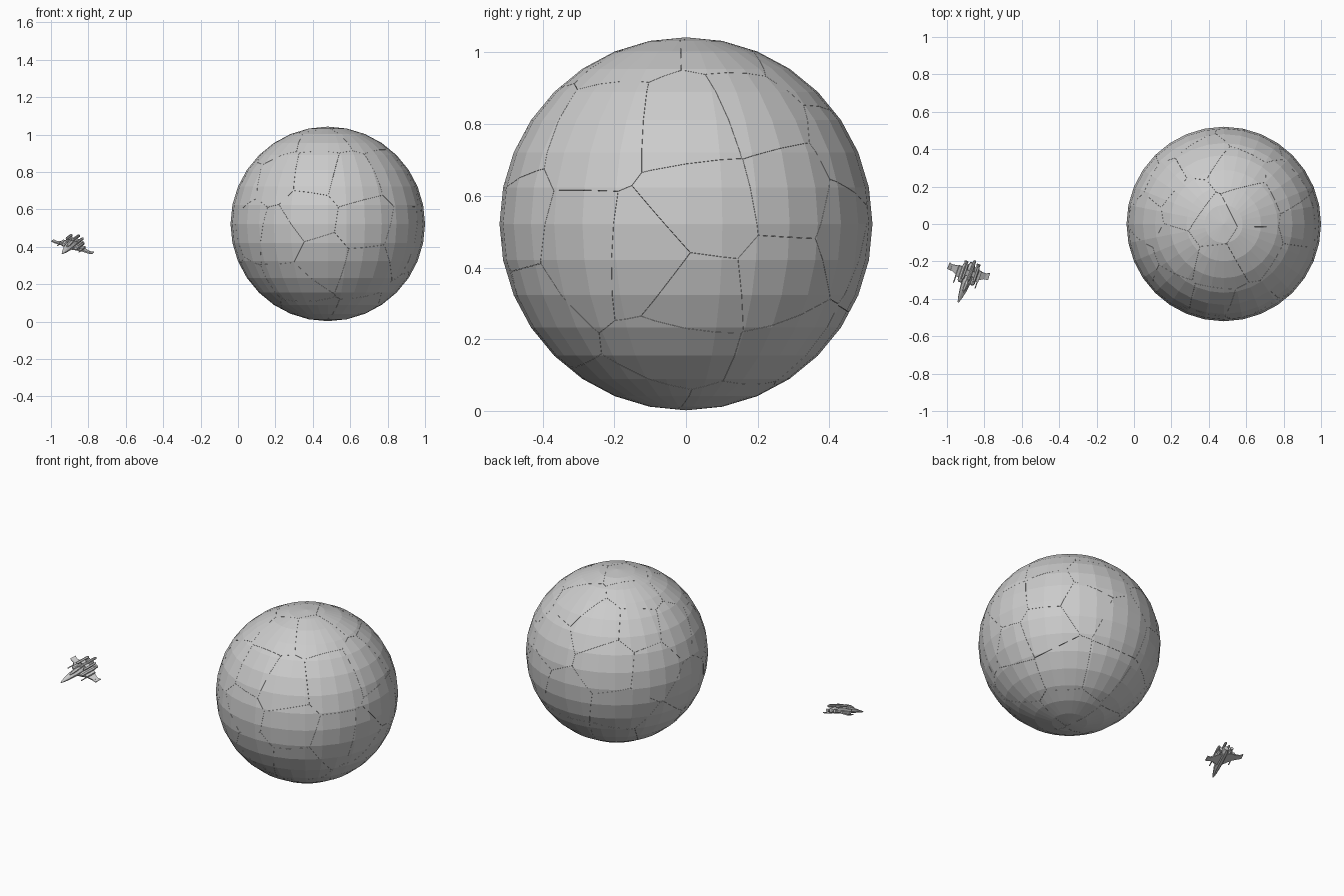
import bpy, bmesh, math, random
from mathutils import Vector, Matrix

if "Cube" in bpy.data.objects:
    bpy.data.objects.remove(bpy.data.objects["Cube"])

random.seed(4)
C, R = Vector((0.48, 0, 0.522)), 0.52


def add(name, bm, mat=None):
    me = bpy.data.meshes.new(name)
    if mat:
        bm.transform(mat)
    bmesh.ops.recalc_face_normals(bm, faces=bm.faces)
    bm.to_mesh(me)
    bm.free()
    ob = bpy.data.objects.new(name, me)
    bpy.context.collection.objects.link(ob)
    return ob


# ---- Fractured planet: crack cell centres seen from the right, front and top
def on_ball(a, b):
    return math.sqrt(max(0.0, R * R - a * a - b * b))

seeds = []
for y, z in [(0.02, .81), (.06, .57), (-.12, .41), (.02, .31), (.28, .36), (.3, .61),
             (-.29, .43), (-.25, .79), (.2, .84), (-.02, .16), (.27, .16)]:
    seeds.append(Vector((on_ball(y, z - C.z), y, z - C.z)))
for x, z in [(.37, .57), (.6, .76), (.68, .52), (.45, .32), (.22, .45), (.2, .78), (.42, .8), (.68, .28)]:
    seeds.append(Vector((x - C.x, -on_ball(x - C.x, z - C.z), z - C.z)))
for x, y in [(.62, .1), (.42, 0), (.55, .29), (.62, -.13), (.45, -.22), (.28, .1)]:
    seeds.append(Vector((x - C.x, y, on_ball(x - C.x, y))))
for s in seeds:
    s.normalize()
# remaining sides continue with randomly spaced cells
for _ in range(1500):
    v = Vector([random.gauss(0, 1) for _ in range(3)]).normalized()
    if all(v.angle(s) > 0.44 for s in seeds):
        seeds.append(v)

for i, s in enumerate(seeds):
    bm = bmesh.new()
    bmesh.ops.create_uvsphere(bm, u_segments=32, v_segments=16, radius=R)
    for t in sorted((t for t in seeds if t is not s), key=lambda t: s.angle(t)):
        if s.angle(t) > 1.5:
            continue
        n = (t - s).normalized()
        if all(v.co.dot(n) <= 1e-6 for v in bm.verts):
            continue
        cut = bmesh.ops.bisect_plane(bm, geom=bm.verts[:] + bm.edges[:] + bm.faces[:], dist=1e-6,
                                     plane_co=-n * 0.0004, plane_no=n, clear_outer=True)
        edges = [e for e in cut['geom_cut'] if isinstance(e, bmesh.types.BMEdge) and e.is_boundary]
        if len(edges) > 2:
            bmesh.ops.edgeloop_fill(bm, edges=edges)
    if bm.faces:
        add(f"planet_chunk_{i:02d}", bm, Matrix.Translation(C))
    else:
        bm.free()

# ---- Small fighter, built nose toward -y, then banked and dived into place
SHIP = (Matrix.Translation((-0.89, -0.285, 0.408)) @ Matrix.Rotation(math.radians(-19), 4, 'Z')
        @ Matrix.Rotation(math.radians(13), 4, 'X') @ Matrix.Rotation(math.radians(17), 4, 'Y'))


def loft(name, sections, sides=8, x=0.0):
    """Rings along y: (y, z centre, half width, half height)."""
    bm = bmesh.new()
    rings = []
    for y, z, w, h in sections:
        rings.append([bm.verts.new((x + w * math.cos((k + .5) * math.tau / sides), y,
                                    z + h * math.sin((k + .5) * math.tau / sides))) for k in range(sides)])
    for a, b in zip(rings, rings[1:]):
        for k in range(sides):
            bm.faces.new((a[k], a[(k + 1) % sides], b[(k + 1) % sides], b[k]))
    bm.faces.new(rings[0])
    bm.faces.new(rings[-1])
    return add(name, bm, SHIP)


def box(name, loc, size):
    bm = bmesh.new()
    bmesh.ops.create_cube(bm, size=1)
    bm.transform(Matrix.Translation(loc) @ Matrix.Diagonal((*size, 1)))
    return add(name, bm, SHIP)


def plate(name, pts, thick):
    """Slab through outline points, thickened in z."""
    bm = bmesh.new()
    lo = [bm.verts.new((x, y, z - thick / 2)) for x, y, z in pts]
    hi = [bm.verts.new((x, y, z + thick / 2)) for x, y, z in pts]
    bm.faces.new(lo)
    bm.faces.new(hi)
    for k in range(len(pts)):
        j = (k + 1) % len(pts)
        bm.faces.new((lo[k], lo[j], hi[j], hi[k]))
    return add(name, bm, SHIP)


loft("fuselage", [(-.148, -.012, .004, .003), (-.12, -.008, .012, .008), (-.07, 0, .021, .016),
                  (-.02, .004, .025, .021), (.06, .005, .022, .02), (.085, .005, .014, .014)])
loft("canopy", [(-.085, .012, .004, .003), (-.06, .018, .011, .011), (-.03, .024, .012, .011),
                (.01, .022, .006, .005)], 6)
loft("spine_pod", [(-.015, .027, .006, .006), (.0, .03, .009, .009), (.1, .03, .008, .008),
                   (.107, .03, .005, .005)])
for side, s in (("left", -1), ("right", 1)):
    # swept wing and downturned tip
    plate(side + "_wing", [(s * .015, -.045, -.006), (s * .06, -.005, -.012), (s * .098, .012, -.018),
                           (s * .098, .042, -.018), (s * .06, .047, -.012), (s * .015, .05, -.006)], .007)
    plate(side + "_wing_tip", [(s * .096, .008, -.018), (s * .118, .012, -.016),
                               (s * .116, .05, -.016), (s * .096, .042, -.018)], .005)
    # engines, nozzles and upper pods
    loft(side + "_engine", [(-.035, .002, .008, .008), (-.025, .002, .014, .014), (.055, .002, .014, .014),
                            (.07, .002, .01, .01)], 8, s * .035)
    loft(side + "_nozzle", [(.066, .002, .008, .008), (.085, .002, .011, .011)], 8, s * .035)
    loft(side + "_upper_pod", [(-.01, .03, .005, .005), (-.002, .03, .008, .008), (.068, .03, .008, .008),
                               (.078, .03, .005, .005)], 6, s * .032)
    box(side + "_pod_strut", (s * .018, .03, .026), (.036, .03, .008))
    box(side + "_wing_block", (s * .057, .02, -.006), (.016, .06, .014))
    loft(side + "_gun", [(-.05, -.008, .003, .003), (.02, -.008, .004, .004)], 6, s * .062)
